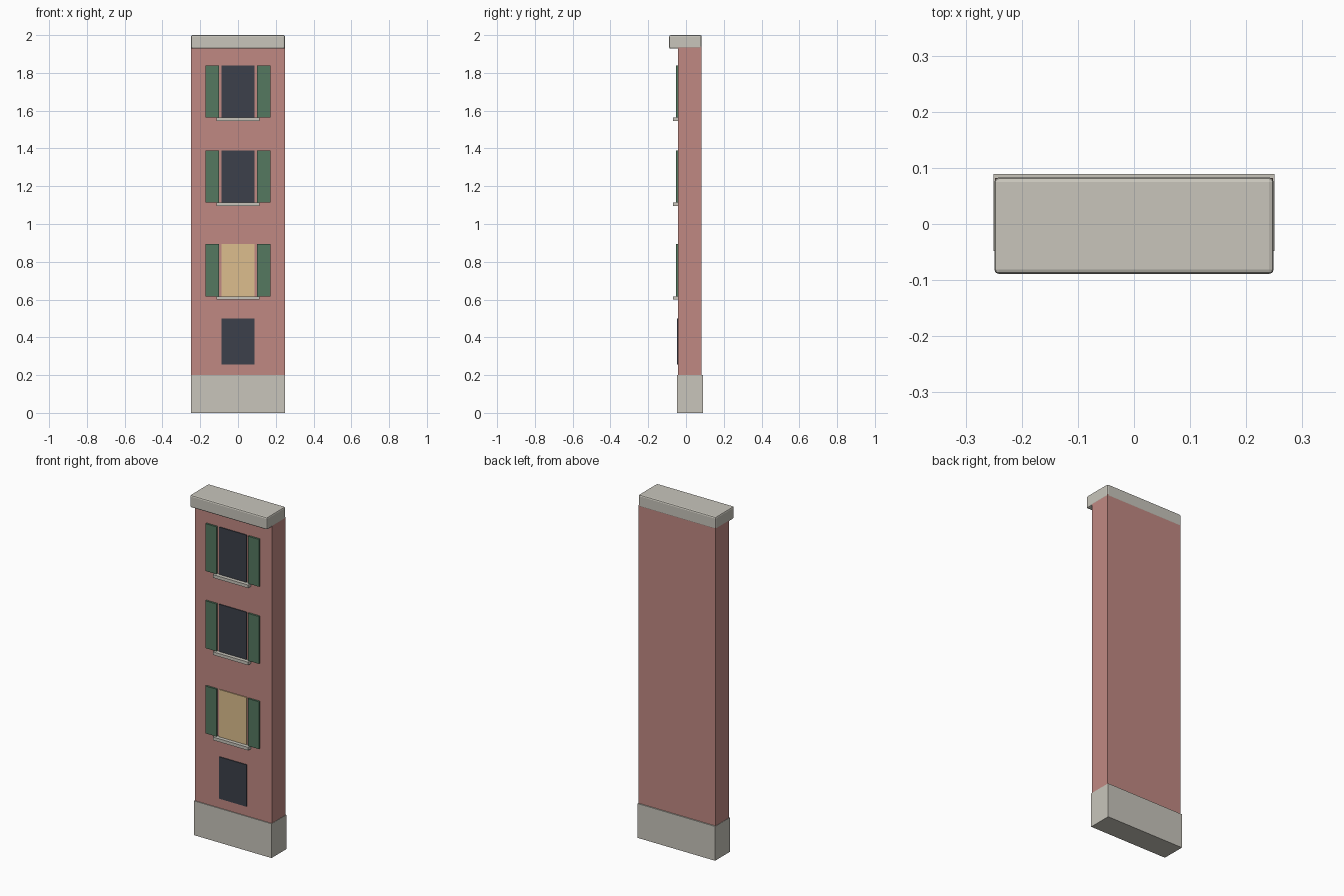
import bpy, bmesh
from mathutils import Vector

if "Cube" in bpy.data.objects:
    bpy.data.objects.remove(bpy.data.objects["Cube"])


def mat(name, rgb):
    m = bpy.data.materials.new(name)
    m.diffuse_color = (*rgb, 1)
    m.use_nodes = True
    m.node_tree.nodes["Principled BSDF"].inputs["Base Color"].default_value = m.diffuse_color
    return m


BRICK = mat("brick", (0.53, 0.25, 0.225))
STONE = mat("stone", (0.58, 0.56, 0.50))
GLASS = mat("dark_glass", (0.045, 0.051, 0.069))
LIT = mat("lit_glass", (0.72, 0.515, 0.27))
GREEN = mat("green_paint", (0.089, 0.188, 0.117))


def box(name, x, y, z, material, bevel=0):
    """Box from (min, max) ranges on each axis."""
    lo, hi = (Vector(v) for v in zip(x, y, z))
    mesh = bpy.data.meshes.new(name)
    bm = bmesh.new()
    bmesh.ops.create_cube(bm, size=1)
    for v in bm.verts:
        v.co = (lo + hi) / 2 + v.co * (hi - lo)
    bm.to_mesh(mesh)
    bm.free()
    mesh.materials.append(material)
    ob = bpy.data.objects.new(name, mesh)
    bpy.context.collection.objects.link(ob)
    if bevel:
        mod = ob.modifiers.new("soft_edges", "BEVEL")
        mod.width = bevel
        mod.segments = 2
    return ob


WALL_FRONT = -0.043

# Main masses: plinth, brick wall, cornice
box("plinth", (-0.25, 0.25), (-0.048, 0.089), (0, 0.2), STONE)
box("wall", (-0.248, 0.248), (WALL_FRONT, 0.082), (0.2, 1.94), BRICK)
box("cornice", (-0.249, 0.249), (-0.089, 0.083), (1.928, 2.0), STONE, 0.008)

# Ground floor window, without shutters or sill
box("ground_window", (-0.0875, 0.0875), (-0.048, -0.04), (0.256, 0.5), GLASS)

# Upper floors: pane, sill and a pair of shutters
for i, (z, pane) in enumerate([(0.617, LIT), (1.114, GLASS), (1.564, GLASS)], 1):
    top = z + 0.276
    box(f"window_{i}", (-0.0875, 0.0875), (-0.048, -0.04), (z, top), pane)
    box(f"sill_{i}", (-0.114, 0.114), (-0.069, -0.04), (z - 0.018, z), STONE)
    for side, s in (("left", -1), ("right", 1)):
        x = sorted((s * 0.101, s * 0.173))
        box(f"shutter_{i}_{side}", x, (-0.054, -0.04), (z, top), GREEN)
